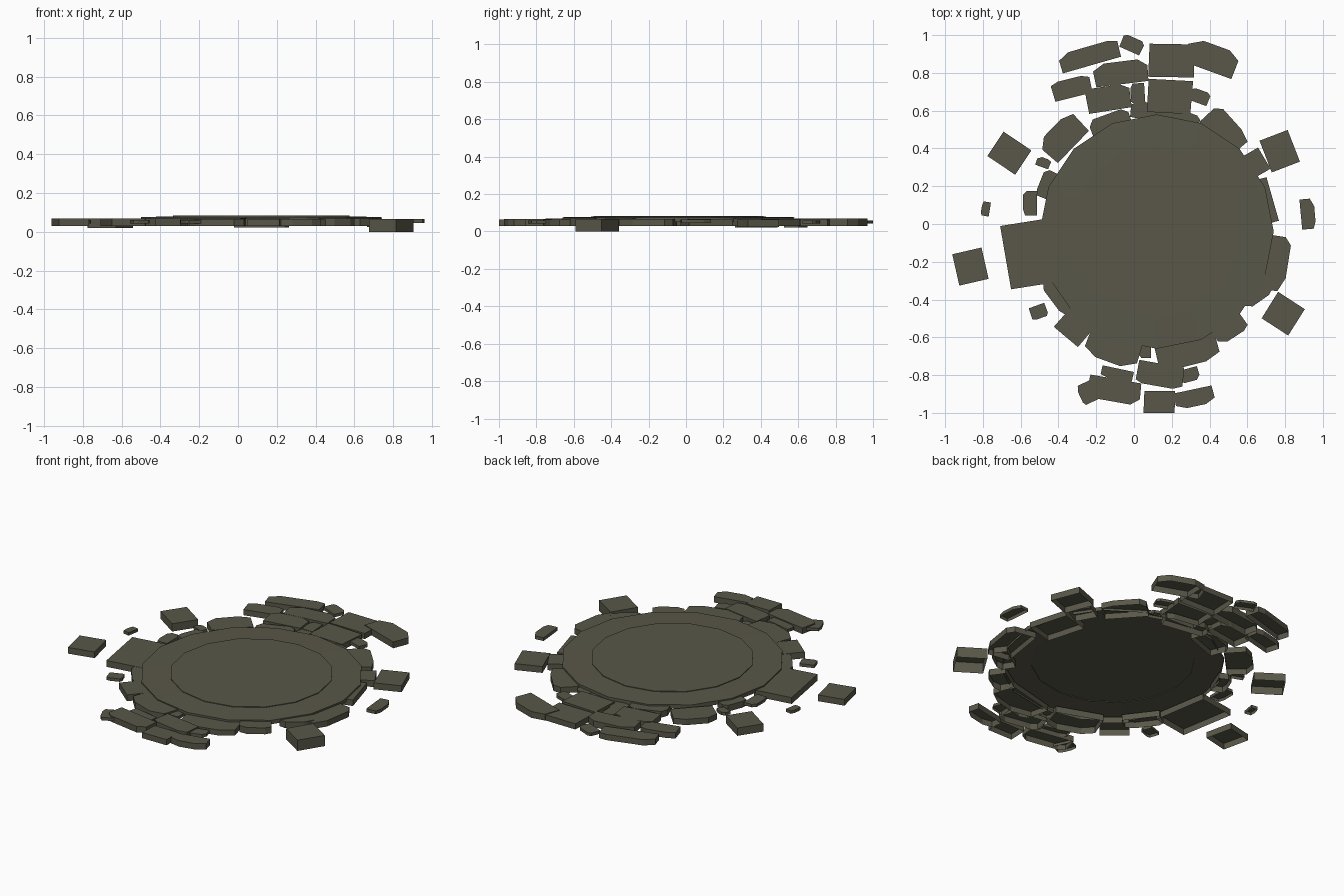
import bpy, bmesh, math, random
from mathutils import Matrix, Vector

random.seed(4)
stone = bpy.data.materials.new("grey brown stone")
stone.diffuse_color = (0.100, 0.096, 0.066, 1)
CENTRE = Vector((0.12, -0.04))


def make_object(name, bm):
    mesh = bpy.data.meshes.new(name)
    bm.to_mesh(mesh)
    bm.free()
    mesh.materials.append(stone)
    ob = bpy.data.objects.new(name, mesh)
    bpy.context.collection.objects.link(ob)
    return ob


def disc(name, profile, sides=16):
    """Turned low-poly shell from (radius, height) rings, top first, open below."""
    bm = bmesh.new()
    rings = []
    for r, z in profile:
        rings.append([bm.verts.new((CENTRE.x + r * math.cos(2 * math.pi * i / sides),
                                    CENTRE.y + r * math.sin(2 * math.pi * i / sides), z))
                      for i in range(sides)])
    bm.faces.new(rings[0])
    for a, b in zip(rings, rings[1:]):
        for i in range(sides):
            j = (i + 1) % sides
            bm.faces.new((a[j], a[i], b[i], b[j]))
    return make_object(name, bm)


def slab(name, x, y, w, d, angle, low=None, high=None):
    """Flat stone shell, open below; long or small ones have chipped outer corners."""
    small = w * d < 0.012
    chipped = small or max(w, d) / min(w, d) > 1.6
    if low is None:
        low = 0.042 if small else 0.030
    if high is None:
        high = 0.060 if small else random.uniform(0.064, 0.070)
    rot = Matrix.Rotation(math.radians(angle), 2)
    away = Vector((x, y)) - CENTRE
    pts = []
    for sx, sy in ((-1, -1), (1, -1), (1, 1), (-1, 1)):
        px, py = sx * w / 2, sy * d / 2
        long_axis = Vector((0, sy)) if w > d else Vector((sx, 0))
        outer = (rot @ long_axis).dot(away) > 0
        if chipped and outer:
            cx = w * random.uniform(0.12, 0.28)
            cy = d * random.uniform(0.12, 0.32)
            pair = [(px - sx * cx, py), (px, py - sy * cy)]
            pts += pair if sx * sy < 0 else pair[::-1]
        else:
            k = random.uniform(0, 0.06)
            pts.append((px * (1 - k), py))
    # keep the outline counter-clockwise
    pts.sort(key=lambda p: math.atan2(p[1] / d, p[0] / w))
    bm = bmesh.new()
    bottom = [bm.verts.new((px, py, low)) for px, py in pts]
    top = [bm.verts.new((px, py, high)) for px, py in pts]
    bm.faces.new(top)
    n = len(pts)
    for i in range(n):
        j = (i + 1) % n
        bm.faces.new((bottom[i], bottom[j], top[j], top[i]))
    bm.transform(Matrix.Translation((x, y, 0)) @ Matrix.Rotation(math.radians(angle), 4, 'Z'))
    return make_object(name, bm)


# Central round platform with a shallow raised middle
disc("round_platform", [(0.455, 0.083), (0.455, 0.079), (0.62, 0.076), (0.62, 0.052)])

# Stones of the north path: x, y, width, depth, angle, (underside, top)
north = [
    (-0.235, 0.89, 0.325, 0.10, 16), (-0.01, 0.95, 0.12, 0.075, -24),
    (0.20, 0.865, 0.25, 0.175, -1), (0.41, 0.88, 0.28, 0.14, -20),
    (-0.33, 0.72, 0.21, 0.10, 14), (-0.07, 0.80, 0.29, 0.12, 7),
    (-0.135, 0.665, 0.235, 0.13, 9), (0.02, 0.69, 0.075, 0.11, 3),
    (0.19, 0.675, 0.24, 0.175, -3), (0.345, 0.675, 0.11, 0.07, -20),
    (0.12, 0.59, 0.28, 0.09, -9, 0.022, 0.058), (-0.12, 0.52, 0.22, 0.13, 20),
    (0.30, 0.555, 0.10, 0.06, -20),
]
# Stones of the south path
south = [
    (-0.105, -0.645, 0.29, 0.18, -20), (0.06, -0.675, 0.06, 0.07, 0),
    (0.28, -0.665, 0.33, 0.17, 14), (-0.09, -0.795, 0.17, 0.06, -12),
    (0.14, -0.80, 0.25, 0.12, -10), (0.29, -0.80, 0.11, 0.07, 15),
    (-0.105, -0.88, 0.285, 0.12, -10), (-0.25, -0.895, 0.08, 0.11, 25),
    (0.135, -0.942, 0.17, 0.115, 0), (0.32, -0.92, 0.21, 0.09, 12),
]
# Stones lying west and east of the platform
west = [
    (-0.375, 0.46, 0.25, 0.15, 46), (-0.66, 0.375, 0.185, 0.155, -34, 0.02),
    (-0.48, 0.325, 0.075, 0.05, -20), (-0.46, 0.21, 0.15, 0.08, 68),
    (-0.55, 0.11, 0.075, 0.13, 0), (-0.785, 0.08, 0.045, 0.075, -10),
    (-0.565, -0.16, 0.24, 0.34, 9), (-0.865, -0.225, 0.165, 0.17, 13),
    (-0.505, -0.465, 0.09, 0.07, 20), (-0.39, -0.385, 0.22, 0.10, -53),
    (-0.315, -0.545, 0.17, 0.14, -40),
]
east = [
    (0.48, 0.495, 0.25, 0.14, -48), (0.64, 0.32, 0.12, 0.13, 30),
    (0.77, 0.385, 0.165, 0.18, 21, 0.025), (0.65, 0.11, 0.18, 0.24, 15),
    (0.92, 0.053, 0.075, 0.16, 5, 0.045), (0.73, -0.205, 0.17, 0.29, -9),
    (0.65, -0.36, 0.19, 0.10, 35), (0.79, -0.475, 0.175, 0.165, -33, 0.0),
    (0.505, -0.55, 0.18, 0.11, 33),
]
for side, stones in (("north", north), ("south", south), ("west", west), ("east", east)):
    for i, s in enumerate(stones, 1):
        slab(f"{side}_stone_{i}", *s)
